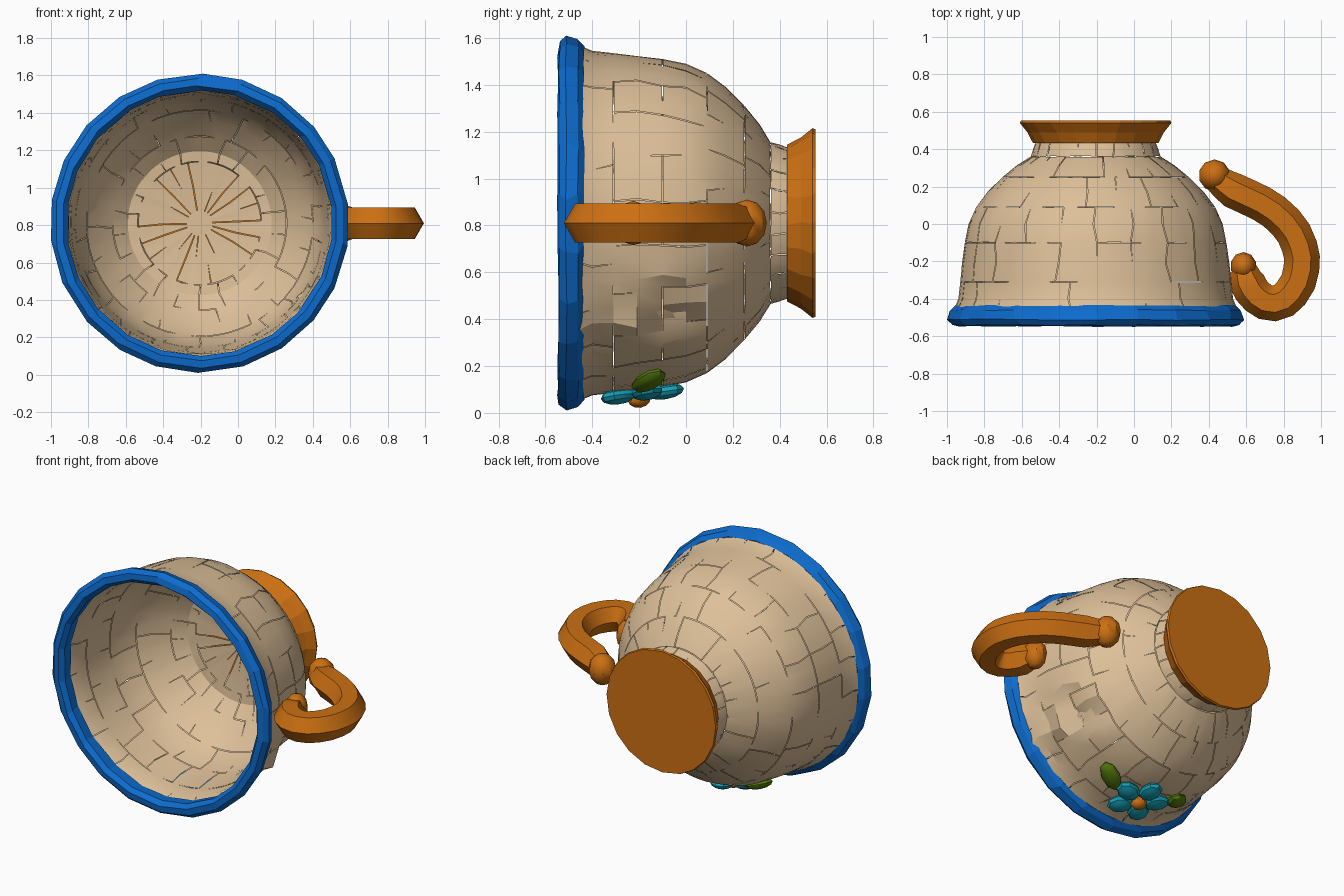
import bpy, bmesh, math, random
from mathutils import Vector, Matrix, noise

random.seed(4)
if "Cube" in bpy.data.objects:
    bpy.data.objects.remove(bpy.data.objects["Cube"], do_unlink=True)

CX, CZ = -0.205, 0.81          # axis of the cup, running along y


def material(name, rgb):
    m = bpy.data.materials.new(name)
    m.use_nodes = True
    m.diffuse_color = (*rgb, 1)
    m.node_tree.nodes["Principled BSDF"].inputs["Base Color"].default_value = (*rgb, 1)
    return m


CREAM = material("cream glaze", (0.73, 0.53, 0.32))
BLUE = material("blue rim", (0.004, 0.15, 0.62))
ORANGE = material("orange clay", (0.60, 0.16, 0.006))
TEAL = material("teal petals", (0.008, 0.36, 0.48))
GREEN = material("leaf green", (0.09, 0.20, 0.004))


def finish(bm, name, mat, smooth=None):
    me = bpy.data.meshes.new(name)
    bm.to_mesh(me)
    bm.free()
    ob = bpy.data.objects.new(name, me)
    bpy.context.collection.objects.link(ob)
    me.materials.append(mat)
    if smooth:
        bpy.ops.object.select_all(action="DESELECT")
        ob.select_set(True)
        bpy.context.view_layer.objects.active = ob
        bpy.ops.object.shade_smooth_by_angle(angle=math.radians(smooth))
    return ob


def lathe(profile, segs, jitter=0.0, closed=False):
    """Spin (radius, y) points around the cup axis; returns bmesh and face grid."""
    bm = bmesh.new()
    rings = []
    for r, y in profile:
        ring = []
        for j in range(segs):
            t = math.tau * j / segs + random.uniform(-jitter, jitter)
            ring.append(bm.verts.new((CX + r * math.sin(t), y, CZ + r * math.cos(t))))
        rings.append(ring)
    pairs = list(zip(rings, rings[1:]))
    if closed:
        pairs.append((rings[-1], rings[0]))
    grid = {}
    for i, (a, b) in enumerate(pairs):
        for j in range(segs):
            k = (j + 1) % segs
            grid[bm.faces.new((a[j], a[k], b[k], b[j]))] = (i, j)
    return bm, grid, rings


def crack(bm, grid, segs, width=3):
    """Split a lathed shell into irregular shards with hairline gaps."""
    shift = [random.randrange(width) for _ in range(20)]
    tile = {f: (i // 2, (j + shift[i // 2]) % segs // width) for f, (i, j) in grid.items()}
    cuts = [e for e in bm.edges if len(e.link_faces) == 2
            and tile[e.link_faces[0]] != tile[e.link_faces[1]] and random.random() < 0.7]
    bmesh.ops.split_edges(bm, edges=cuts)
    gaps = bmesh.ops.inset_region(bm, faces=bm.faces[:], thickness=0.0025,
                                  use_boundary=True, use_even_offset=False)
    bmesh.ops.delete(bm, geom=gaps["faces"], context="FACES")


# Bowl: cracked outer wall with a crumpled patch, and a cracked lining
SEGS = 66
outer = [(0.76, -0.46), (0.735, -0.40), (0.725, -0.31), (0.715, -0.21), (0.70, -0.10),
         (0.68, 0.0), (0.64, 0.09), (0.58, 0.17), (0.50, 0.25), (0.42, 0.315),
         (0.345, 0.36), (0.335, 0.40), (0.32, 0.44)]
bm, grid, _ = lathe(outer, SEGS, 0.02)
for v in bm.verts:
    d = Vector((v.co.x - CX, 0, v.co.z - CZ)).normalized()
    patch = (Vector((d.x, v.co.y, d.z)) - Vector((0.82, -0.14, -0.57))).length
    if patch < 0.42:
        v.co += d * noise.noise(v.co * 9) * 0.09 * (1 - patch / 0.42)
bmesh.ops.recalc_face_normals(bm, faces=bm.faces)
crack(bm, grid, SEGS)
finish(bm, "bowl_outside", CREAM, 20)

lining = [(max(r - 0.035, 0.0), y) for r, y in outer[:10]]
lining += [(0.33, 0.32), (0.2, 0.335), (0.06, 0.34)]
bm, grid, rings = lathe(lining, SEGS, 0.02)
bmesh.ops.recalc_face_normals(bm, faces=bm.faces)
bmesh.ops.reverse_faces(bm, faces=bm.faces)
crack(bm, grid, SEGS)
finish(bm, "bowl_lining", CREAM, 30)

# Centre of the bowl floor
bm = bmesh.new()
bmesh.ops.create_circle(bm, cap_ends=True, segments=20, radius=0.07,
                        matrix=Matrix.Translation((CX, 0.341, CZ)) @ Matrix.Rotation(math.pi / 2, 4, "X"))
finish(bm, "bowl_floor", CREAM)

# Rim: chunky faceted ring
rim = [(0.71, -0.52), (0.735, -0.55), (0.775, -0.545), (0.80, -0.515),
       (0.785, -0.465), (0.755, -0.44), (0.715, -0.45)]
bm, _, _ = lathe(rim, 22, 0.03, closed=True)
for v in bm.verts:
    v.co.y += random.uniform(0, 0.008)
bmesh.ops.recalc_face_normals(bm, faces=bm.faces)
finish(bm, "rim", BLUE)

# Foot: flared faceted disc
bm, _, rings = lathe([(0.31, 0.435), (0.335, 0.432), (0.365, 0.49), (0.405, 0.54), (0.40, 0.553)], 20, 0.03)
for ring in (rings[0], rings[-1]):
    bm.faces.new(ring)
bmesh.ops.recalc_face_normals(bm, faces=bm.faces)
finish(bm, "foot", ORANGE)


def blob(name, mat, centre, scale, rot=None, segs=10):
    bm = bmesh.new()
    m = Matrix.Translation(centre) @ (rot or Matrix()) @ Matrix.Diagonal((*scale, 1))
    bmesh.ops.create_uvsphere(bm, u_segments=segs, v_segments=6, radius=1, matrix=m)
    return finish(bm, name, mat, 35)


# Handle: swept tube that curls in at its lower end
path = [(0.43, 0.25), (0.53, 0.18), (0.68, 0.11), (0.81, 0.01), (0.885, -0.12), (0.895, -0.24),
        (0.84, -0.37), (0.75, -0.425), (0.66, -0.39), (0.605, -0.31), (0.585, -0.24)]
curve = bpy.data.curves.new("handle", "CURVE")
curve.dimensions = "3D"
curve.bevel_depth = 0.1
curve.bevel_resolution = 1
curve.resolution_u = 2
curve.use_fill_caps = True
sp = curve.splines.new("BEZIER")
sp.bezier_points.add(len(path) - 1)
for n, (p, (x, y)) in enumerate(zip(sp.bezier_points, path)):
    p.co = (x, y, CZ)
    p.handle_left_type = p.handle_right_type = "AUTO"
    p.radius = 0.72 if n in (0, len(path) - 1) else 0.96
handle = bpy.data.objects.new("handle", curve)
bpy.context.collection.objects.link(handle)
bpy.ops.object.select_all(action="DESELECT")
handle.select_set(True)
bpy.context.view_layer.objects.active = handle
bpy.ops.object.convert(target="MESH")
handle.data.materials.clear()
handle.data.materials.append(ORANGE)
bpy.ops.object.shade_smooth_by_angle(angle=math.radians(35))
blob("handle_upper_knob", ORANGE, (0.43, 0.26, CZ), (0.085, 0.085, 0.1))
blob("handle_lower_knob", ORANGE, (0.585, -0.225, CZ), (0.07, 0.075, 0.095))


def on_bowl(angle, y, lift=0.0):
    """Point and orientation on the bowl, angle measured from its underside."""
    for (r0, y0), (r1, y1) in zip(outer, outer[1:]):
        if y0 <= y <= y1:
            r = r0 + (r1 - r0) * (y - y0) / (y1 - y0) + lift
            break
    pos = Vector((CX + r * math.sin(angle), y, CZ - r * math.cos(angle)))
    rot = Matrix.Rotation(-angle, 4, "Y") @ Matrix.Rotation(0.15, 4, "X")
    return pos, rot


# Flower: five petals around a button, with a leaf on each side
FY = -0.2
for n in range(5):
    a = math.tau * n / 5 + math.pi / 2
    pos, rot = on_bowl(0.16 * math.cos(a), FY + 0.11 * math.sin(a), 0.02)
    blob(f"petal_{n + 1}", TEAL, pos, (0.082, 0.068, 0.034), rot @ Matrix.Rotation(a, 4, "Z"), 8)
pos, rot = on_bowl(0, FY, 0.035)
blob("flower_button", ORANGE, pos, (0.05, 0.05, 0.04), rot, 8)
for name, ang, y, size in (("leaf_left", 0.36, -0.16, 0.11), ("leaf_right", -0.34, -0.13, 0.085)):
    pos, rot = on_bowl(ang, y, 0.01)
    blob(name, GREEN, pos, (size, 0.06, 0.035), rot @ Matrix.Rotation(0.5, 4, "Z"), 8)
